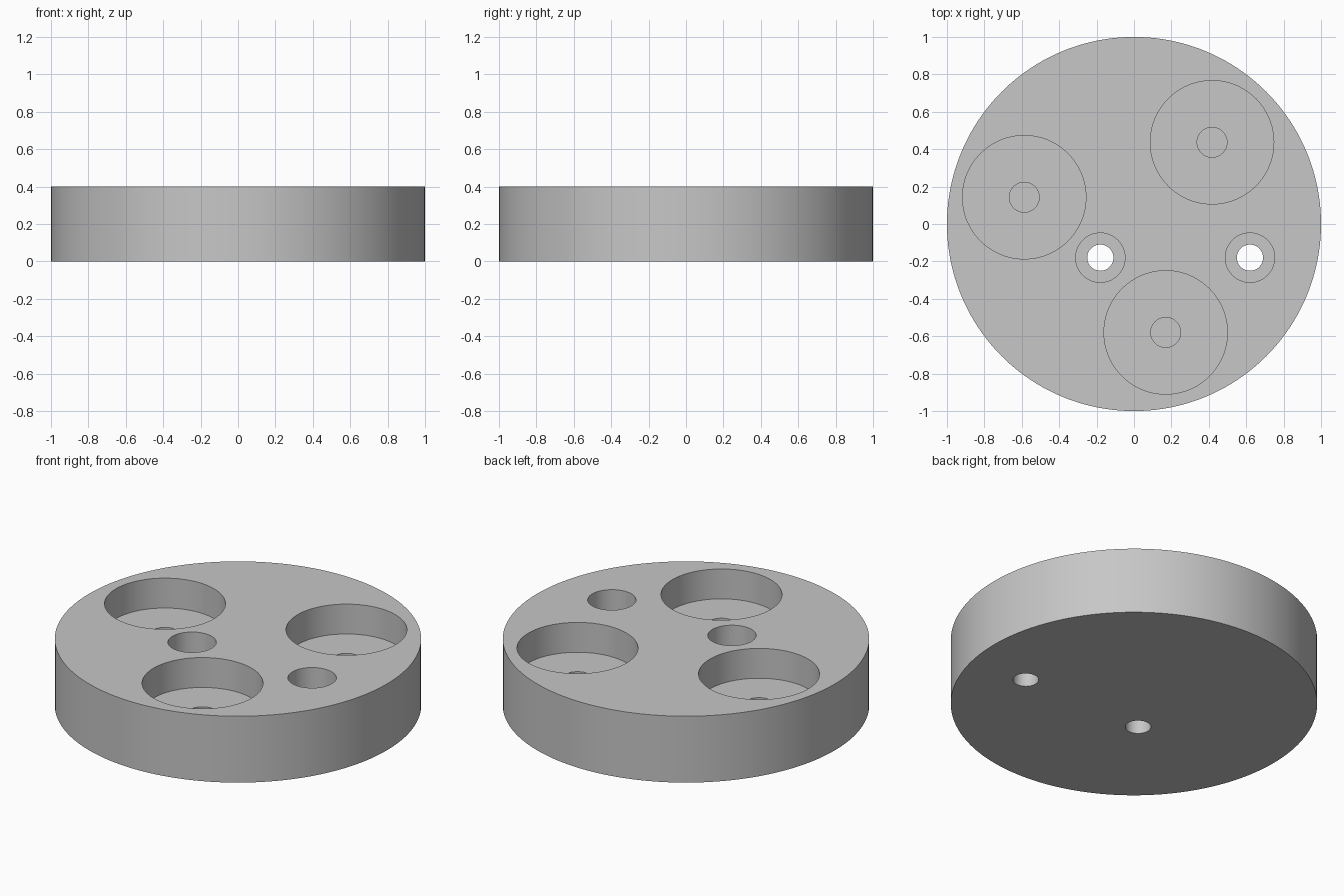
import bpy
import bmesh
from math import cos, sin, pi, radians

cube = bpy.data.objects.get("Cube")
if cube:
    bpy.data.objects.remove(cube, do_unlink=True)

HEIGHT = 0.4
grey = bpy.data.materials.new("light_grey")
grey.use_nodes = True
colour = (0.57, 0.57, 0.57, 1)
grey.diffuse_color = colour
grey.node_tree.nodes["Principled BSDF"].inputs["Base Color"].default_value = colour


def stepped_cylinder(name, profile, x=0, y=0, sides=128):
    """Solid of revolution from (radius, z) pairs, capped at both ends."""
    bm = bmesh.new()
    rings = []
    for r, z in profile:
        rings.append([bm.verts.new((x + r * cos(2 * pi * i / sides),
                                    y + r * sin(2 * pi * i / sides), z))
                      for i in range(sides)])
    for low, high in zip(rings, rings[1:]):
        for i in range(sides):
            j = (i + 1) % sides
            bm.faces.new((low[i], low[j], high[j], high[i]))
    bm.faces.new(rings[0][::-1])
    bm.faces.new(rings[-1])
    mesh = bpy.data.meshes.new(name)
    bm.to_mesh(mesh)
    bm.free()
    mesh.materials.append(grey)
    obj = bpy.data.objects.new(name, mesh)
    bpy.context.collection.objects.link(obj)
    return obj


# Round body
body = stepped_cylinder("disc_body", [(1, 0), (1, HEIGHT)], sides=160)

# Three large pockets, each with a small blind hole in its floor
above = HEIGHT + 0.1
pocket = [(0.08, 0.1), (0.08, 0.22), (0.33, 0.22), (0.33, above)]
cutters = []
for k in range(3):
    a = radians(46.3 + 120 * k)
    cutters.append(stepped_cylinder("pocket_cutter", pocket,
                                    0.604 * cos(a), 0.604 * sin(a), 96))

# Two counterbored screw holes, right through
screw = [(0.07, -0.1), (0.07, 0.22), (0.132, 0.22), (0.132, above)]
for x in (-0.18, 0.62):
    cutters.append(stepped_cylinder("screw_hole_cutter", screw, x, -0.18, 64))

# Cut the body, then drop the cutters
bpy.ops.object.select_all(action="DESELECT")
bpy.context.view_layer.objects.active = body
body.select_set(True)
for cutter in cutters:
    cutter.hide_render = True
    mod = body.modifiers.new("cut", "BOOLEAN")
    mod.operation = "DIFFERENCE"
    mod.solver = "EXACT"
    mod.object = cutter
    bpy.ops.object.modifier_apply(modifier=mod.name)
    bpy.data.objects.remove(cutter, do_unlink=True)

bpy.ops.object.shade_smooth_by_angle(angle=radians(30))
